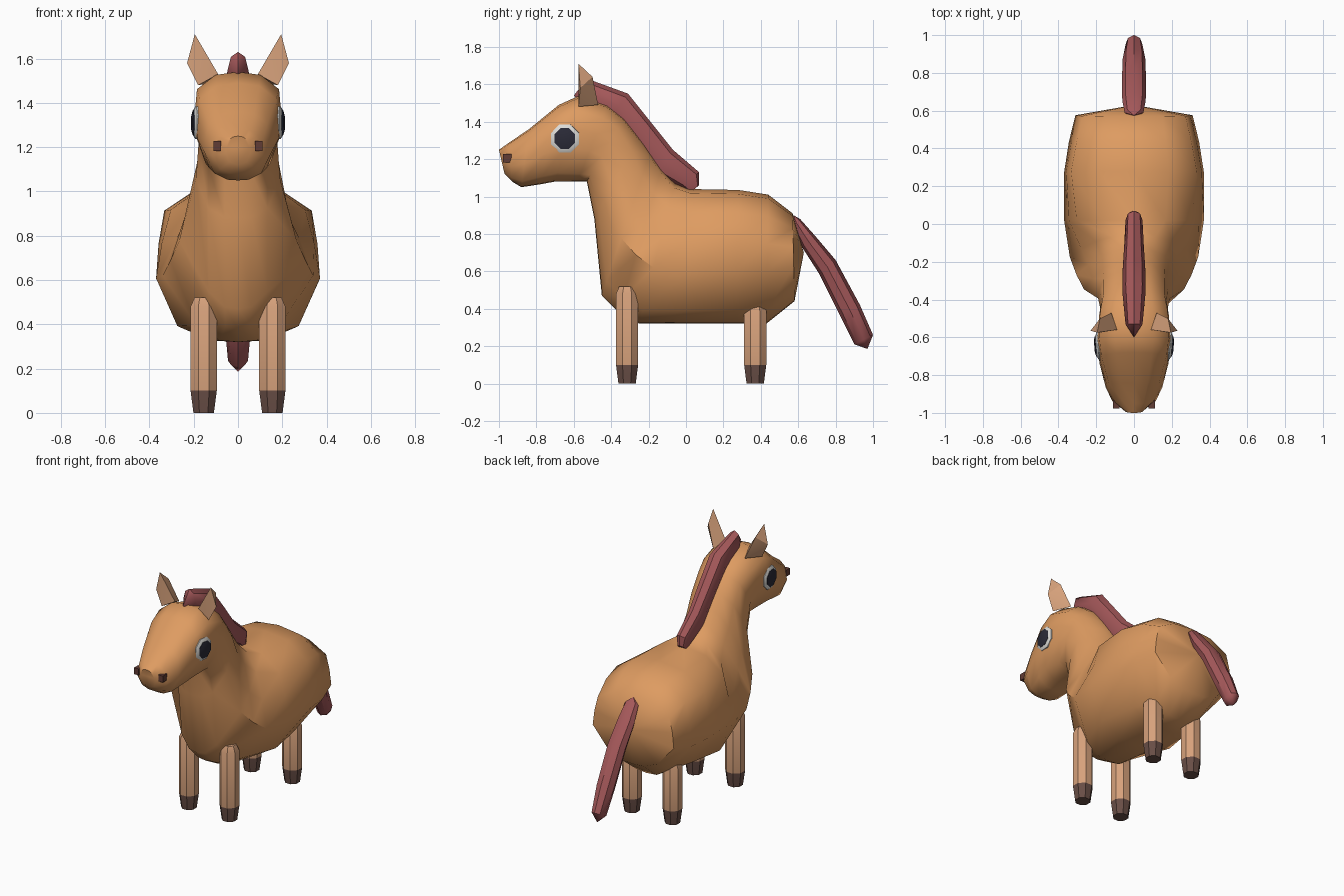
import bpy, bmesh, math
from mathutils import Vector

if "Cube" in bpy.data.objects:
    bpy.data.objects.remove(bpy.data.objects["Cube"], do_unlink=True)


def material(name, rgb):
    m = bpy.data.materials.new(name)
    m.use_nodes = True
    m.diffuse_color = (*rgb, 1)
    m.node_tree.nodes["Principled BSDF"].inputs["Base Color"].default_value = (*rgb, 1)
    return m


coat = material("tan coat", (0.73, 0.33, 0.12))
skin = material("pale brown", (0.68, 0.36, 0.20))
horn = material("dark hoof", (0.14, 0.076, 0.061))
hair = material("dusty red hair", (0.376, 0.098, 0.102))
white = material("eye white", (0.72, 0.71, 0.68))
black = material("pupil", (0.023, 0.023, 0.038))
nose = material("nostril brown", (0.12, 0.045, 0.035))


def finish(name, bm, mats, angle=40):
    bmesh.ops.recalc_face_normals(bm, faces=bm.faces)
    me = bpy.data.meshes.new(name)
    bm.to_mesh(me)
    bm.free()
    for m in mats:
        me.materials.append(m)
    ob = bpy.data.objects.new(name, me)
    bpy.context.collection.objects.link(ob)
    bpy.ops.object.select_all(action="DESELECT")
    ob.select_set(True)
    bpy.context.view_layer.objects.active = ob
    bpy.ops.object.shade_smooth_by_angle(angle=math.radians(angle))
    return ob


def skin_rings(rings, start=None, end=None):
    """Join rings of points; close each end with a fan to a point or one face."""
    bm = bmesh.new()
    loops = [[bm.verts.new(p) for p in ring] for ring in rings]
    n = len(loops[0])
    for a, b in zip(loops, loops[1:]):
        for i in range(n):
            j = (i + 1) % n
            bm.faces.new((a[i], a[j], b[j], b[i]))
    for loop, tip in ((loops[0], start), (loops[-1], end)):
        if tip:
            v = bm.verts.new(tip)
            for i in range(n):
                bm.faces.new((loop[i], loop[(i + 1) % n], v))
        else:
            bm.faces.new(loop)
    return bm


def ring(ty, tz, by, bz, width, half):
    """Symmetric ring between a top and a bottom point, from half a section."""
    full = half + [(-x, t) for x, t in reversed(half[1:-1])]
    return [(x * width, by + (ty - by) * t, bz + (tz - bz) * t) for x, t in full]


def torso_section(up, low):
    return [(0, 1), (up * 0.55, 0.97), (up, 0.83), ((1 + up) / 2 + 0.02, 0.62),
            (1, 0.4), (low, 0.1), (low * 0.45, 0.01), (0, 0)]


# Body, neck and head: top y z, bottom y z, half width, upper and lower fullness
stations = [
    (0.57, 0.91, 0.58, 0.44, 0.31, 0.88, 0.6),
    (0.44, 1.01, 0.43, 0.32, 0.345, 0.88, 0.5),
    (0.28, 1.035, 0.27, 0.32, 0.37, 0.9, 0.62),
    (0.02, 1.04, 0.02, 0.32, 0.37, 0.82, 0.74),
    (-0.06, 1.07, -0.25, 0.32, 0.34, 0.6, 0.55),
    (-0.13, 1.15, -0.36, 0.38, 0.305, 0.55, 0.42),
    (-0.19, 1.24, -0.45, 0.47, 0.265, 0.62, 0.5),
    (-0.25, 1.32, -0.49, 0.88, 0.19, 0.85, 0.7),
    (-0.33, 1.42, -0.53, 1.08, 0.178, 0.9, 0.75),
    (-0.42, 1.49, -0.58, 1.08, 0.185, 0.95, 0.75),
    (-0.57, 1.54, -0.70, 1.08, 0.195, 0.95, 0.75),
    (-0.68, 1.49, -0.78, 1.065, 0.182, 0.95, 0.72),
    (-0.84, 1.36, -0.88, 1.05, 0.15, 0.88, 0.7),
    (-0.95, 1.285, -0.93, 1.08, 0.115, 0.8, 0.7),
    (-1.00, 1.25, -0.97, 1.12, 0.055, 0.8, 0.7),
]
body = [ring(*s[:5], torso_section(*s[5:])) for s in stations]
finish("body", skin_rings(body, start=(0, 0.63, 0.7)), [coat], 50)

# Mane and tail: lofts with a round section
lock = [(math.sin(math.pi * k / 4), 0.5 + 0.5 * math.cos(math.pi * k / 4)) for k in range(5)]
mane = [
    (-0.53, 1.63, -0.53, 1.48, 0.045),
    (-0.31, 1.55, -0.40, 1.42, 0.062),
    (-0.19, 1.40, -0.29, 1.30, 0.06),
    (-0.07, 1.25, -0.16, 1.12, 0.052),
    (0.07, 1.13, -0.03, 1.05, 0.045),
    (0.07, 1.06, 0.02, 1.02, 0.03),
]
finish("mane", skin_rings([ring(*s, lock) for s in mane], start=(0, -0.6, 1.54)), [hair])
tail = [
    (0.61, 0.88, 0.57, 0.84, 0.05),
    (0.69, 0.79, 0.62, 0.73, 0.062),
    (0.80, 0.66, 0.71, 0.59, 0.064),
    (0.93, 0.42, 0.82, 0.37, 0.06),
    (1.00, 0.26, 0.90, 0.21, 0.045),
]
finish("tail", skin_rings([ring(*s, lock) for s in tail], start=(0, 0.575, 0.9),
                          end=(0, 0.97, 0.185)), [hair])


def disc(center, axis, radius, sides=8):
    """Circle of points facing along the given axis."""
    turn = Vector(axis).to_track_quat("Z", "Y")
    return [Vector(center) + turn @ Vector((radius * math.cos(a), radius * math.sin(a), 0))
            for a in ((k + 0.5) * math.tau / sides for k in range(sides))]


UP = (0, 0, 1)
for side, s in (("left", 1), ("right", -1)):
    # Legs with dark tapered hooves
    for place, y, top in (("front", -0.315, 0.52), ("rear", 0.37, 0.43)):
        levels = ((0, 0.05), (0.1, 0.064), (top - 0.04, 0.064), (top, 0.045))
        bm = skin_rings([disc((s * 0.155, y, z), UP, r) for z, r in levels])
        for f in bm.faces:
            f.material_index = int(f.calc_center_median().z < 0.09)
        finish(f"{place}_{side}_leg", bm, [skin, horn])

    # Ears: faceted wedges
    bm = bmesh.new()
    for x, y, z in ((0.09, -0.56, 1.53), (0.18, -0.575, 1.48), (0.23, -0.565, 1.58),
                    (0.195, -0.575, 1.71), (0.12, -0.47, 1.49), (0.18, -0.50, 1.64)):
        bm.verts.new((s * x, y, z))
    bmesh.ops.convex_hull(bm, input=bm.verts)
    finish(f"{side}_ear", bm, [skin], 25)

    # Eyes: shallow domes set into the head
    out = Vector((s, -0.08, 0))
    spot = Vector((s * 0.165, -0.645, 1.31))
    for part, mat, profile in (
            ("eye", white, ((0, 0.08), (0.025, 0.08), (0.036, 0.062))),
            ("pupil", black, ((0.02, 0.06), (0.038, 0.06), (0.045, 0.035)))):
        finish(f"{side}_{part}",
               skin_rings([disc(spot + out * d, out, r) for d, r in profile]), [mat])

    # Nostrils
    bm = bmesh.new()
    bmesh.ops.create_cube(bm, size=1)
    for v in bm.verts:
        v.co = (s * 0.093 + v.co.x * 0.034, -0.955 + v.co.y * 0.045, 1.205 + v.co.z * 0.045)
    finish(f"{side}_nostril", bm, [nose], 30)
